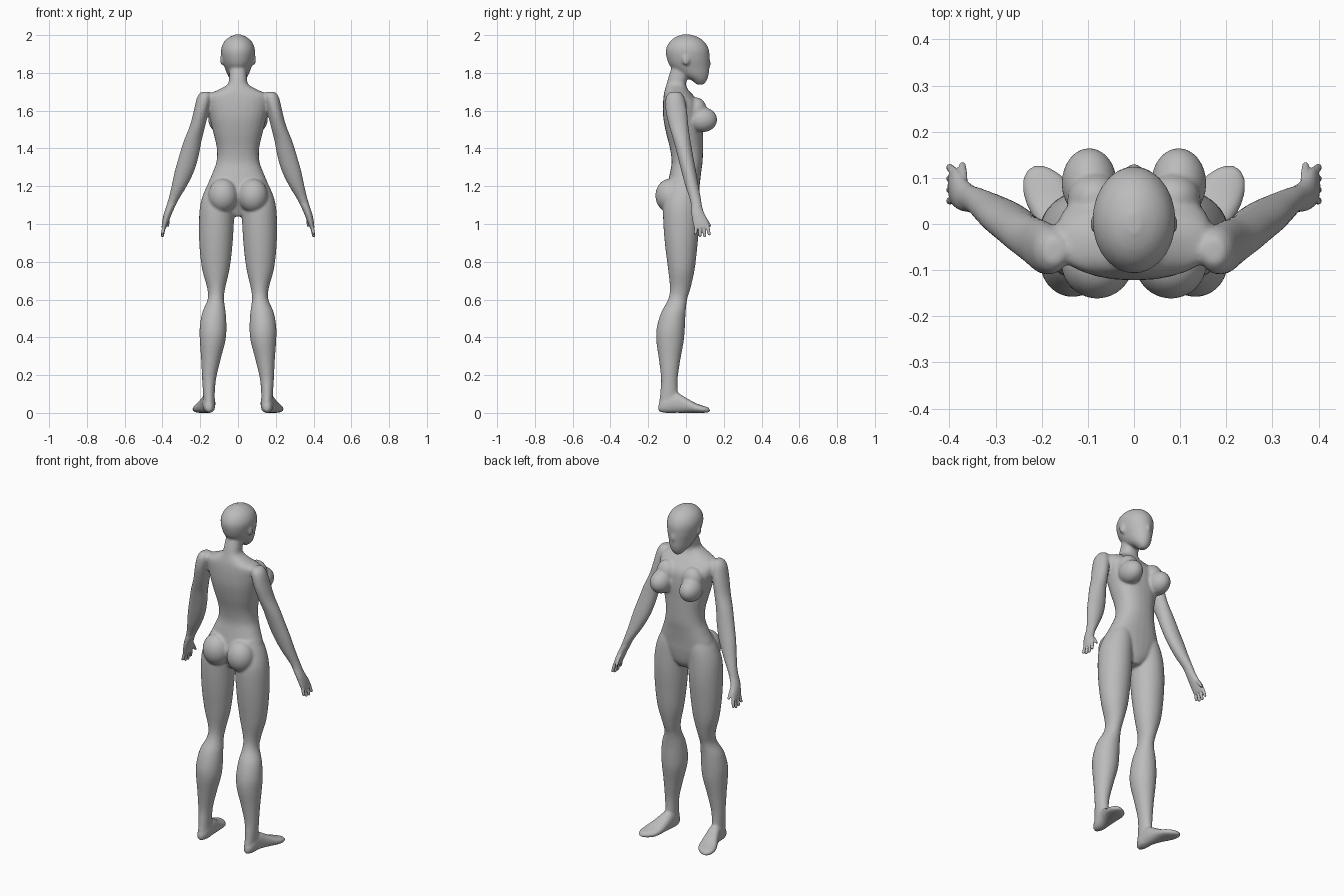
import bpy, bmesh, math
from mathutils import Matrix, Vector

skin = bpy.data.materials.new("plain grey")
skin.diffuse_color = (0.5, 0.5, 0.5, 1)


def catmull(a, b, c, d, t):
    return [0.5 * (2 * q + (r - p) * t + (2 * p - 5 * q + 4 * r - s) * t * t
                   + (3 * q - p - 3 * r + s) * t ** 3)
            for p, q, r, s in zip(a, b, c, d)]


def loft(bm, rows, side=1, axis='Z', power=2.0, steps=4, seg=28):
    """Closed skin through rows of (position, u0, u1, v0, v1)."""
    fine, last = [], len(rows) - 1
    for i in range(last):
        quad = [rows[max(0, min(last, i + k))] for k in (-1, 0, 1, 2)]
        fine += [catmull(*quad, j / steps) for j in range(steps)]
    fine.append(rows[-1])
    rings = []
    for p, u0, u1, v0, v1 in fine:
        ring = []
        for k in range(seg):
            a = 2 * math.pi * k / seg
            c, s = math.cos(a), math.sin(a)
            u = (u0 + u1) / 2 + (u1 - u0) / 2 * math.copysign(abs(c) ** (2 / power), c)
            v = (v0 + v1) / 2 + (v1 - v0) / 2 * math.copysign(abs(s) ** (2 / power), s)
            co = (side * u, v, p) if axis == 'Z' else (side * u, p, v)
            ring.append(bm.verts.new(co))
        rings.append(ring)
    for a, b in zip(rings, rings[1:]):
        for k in range(seg):
            n = (k + 1) % seg
            bm.faces.new((a[k], a[n], b[n], b[k]))
    bm.faces.new(rings[0])
    bm.faces.new(rings[-1])


def blob(bm, center, radii, side=1):
    m = Matrix.Translation((side * center[0], center[1], center[2])) @ Matrix.Diagonal((*radii, 1))
    bmesh.ops.create_uvsphere(bm, u_segments=28, v_segments=18, radius=1, matrix=m)


def finish(bm, name, voxel, iterations):
    bmesh.ops.recalc_face_normals(bm, faces=bm.faces)
    for f in bm.faces:
        f.smooth = True
    mesh = bpy.data.meshes.new(name)
    bm.to_mesh(mesh)
    bm.free()
    mesh.materials.append(skin)
    ob = bpy.data.objects.new(name, mesh)
    bpy.context.collection.objects.link(ob)
    r = ob.modifiers.new("fuse", 'REMESH')
    r.mode, r.voxel_size, r.use_smooth_shade = 'VOXEL', voxel, True
    s = ob.modifiers.new("soften", 'SMOOTH')
    s.factor, s.iterations = 0.5, iterations
    return ob


torso = [(1.04, -.03, .03, -.06, .03), (1.08, -.09, .09, -.08, .055),
         (1.15, -.155, .155, -.11, .068), (1.20, -.163, .163, -.10, .072),
         (1.27, -.135, .135, -.085, .08), (1.33, -.114, .114, -.076, .088),
         (1.40, -.112, .112, -.085, .09), (1.48, -.13, .13, -.105, .09),
         (1.56, -.15, .15, -.12, .09), (1.63, -.168, .168, -.122, .08),
         (1.68, -.165, .165, -.118, .04), (1.71, -.105, .105, -.112, .012),
         (1.74, -.055, .055, -.103, .0), (1.78, -.047, .047, -.092, .012),
         (1.83, -.045, .045, -.075, .03)]
head = [(1.738, -.015, .015, .055, .093), (1.76, -.037, .037, .03, .11),
        (1.79, -.056, .056, -.03, .12), (1.83, -.071, .071, -.08, .124),
        (1.87, -.084, .084, -.10, .125), (1.92, -.09, .09, -.107, .122),
        (1.96, -.077, .077, -.09, .102), (1.987, -.05, .05, -.06, .068),
        (2.003, -.014, .014, -.02, .024)]
leg = [(1.24, .05, .14, -.08, .05), (1.18, .02, .175, -.10, .065),
       (1.10, .018, .20, -.12, .07), (1.00, .022, .207, -.12, .07),
       (.88, .03, .204, -.11, .06), (.76, .045, .19, -.095, .046),
       (.66, .068, .163, -.085, .024), (.60, .074, .161, -.095, .006),
       (.53, .065, .19, -.132, -.002), (.45, .061, .203, -.155, -.006),
       (.38, .067, .202, -.157, -.012), (.28, .093, .195, -.143, -.03),
       (.18, .116, .19, -.132, -.044), (.10, .123, .185, -.137, -.042),
       (.05, .122, .183, -.143, -.03), (.01, .126, .18, -.14, -.04)]
foot = [(-.146, .14, .168, .008, .045), (-.11, .122, .185, .0, .085),
        (-.05, .12, .192, .0, .105), (0, .123, .212, .0, .08),
        (.05, .128, .236, .0, .052), (.09, .142, .242, .0, .038),
        (.115, .17, .233, .002, .03), (.126, .19, .22, .006, .02)]
arm = [(1.70, .15, .195, -.085, -.03), (1.67, .14, .217, -.107, -.01),
       (1.60, .155, .234, -.108, .005), (1.52, .173, .255, -.09, .013),
       (1.44, .193, .287, -.066, .024), (1.36, .208, .312, -.045, .038),
       (1.28, .232, .335, -.025, .053), (1.20, .271, .352, -.003, .067),
       (1.13, .314, .369, .02, .08), (1.07, .345, .388, .03, .088)]
palm = [(1.11, .325, .373, .025, .08), (1.06, .348, .391, .028, .095),
        (1.02, .364, .4, .034, .115), (.985, .378, .404, .042, .125),
        (.975, .383, .402, .05, .12)]

# Fused body: trunk, neck, skull, limbs and feet
bm = bmesh.new()
loft(bm, torso, power=2.3)
loft(bm, head)
blob(bm, (0, .12, 1.85), (.011, .012, .024))          # nose
for side in (-1, 1):
    loft(bm, leg, side)
    loft(bm, foot, side, axis='Y', power=2.3)
    loft(bm, arm, side)
    blob(bm, (.08, -.085, 1.15), (.078, .077, .09), side)      # buttock
    blob(bm, (.097, .088, 1.552), (.06, .077, .066), side)     # breast
    blob(bm, (.085, .055, 1.60), (.06, .055, .07), side)       # upper chest slope
    blob(bm, (.083, .0, 1.87), (.012, .02, .03), side)         # ear
finish(bm, "body", 0.007, 5)

# Hands: palm, four fingers and a thumb
for side, label in ((-1, "left"), (1, "right")):
    bm = bmesh.new()
    loft(bm, palm, side)
    digits = [((.391, .054 + .02 * i, .99), (.401, .049 + .025 * i, (.945, .932, .93, .94)[i]))
              for i in range(4)]
    digits.append(((.37, .095, 1.04), (.372, .13, .985)))
    for a, b in digits:
        rows = []
        for t, r in ((0, .0095), (.5, .009), (.9, .0075), (1, .004)):
            p = Vector(a).lerp(Vector(b), t)
            rows.append((p.z, p.x - r, p.x + r, p.y - r, p.y + r))
        loft(bm, rows, side, seg=12)
    finish(bm, label + "_hand", 0.003, 3)
